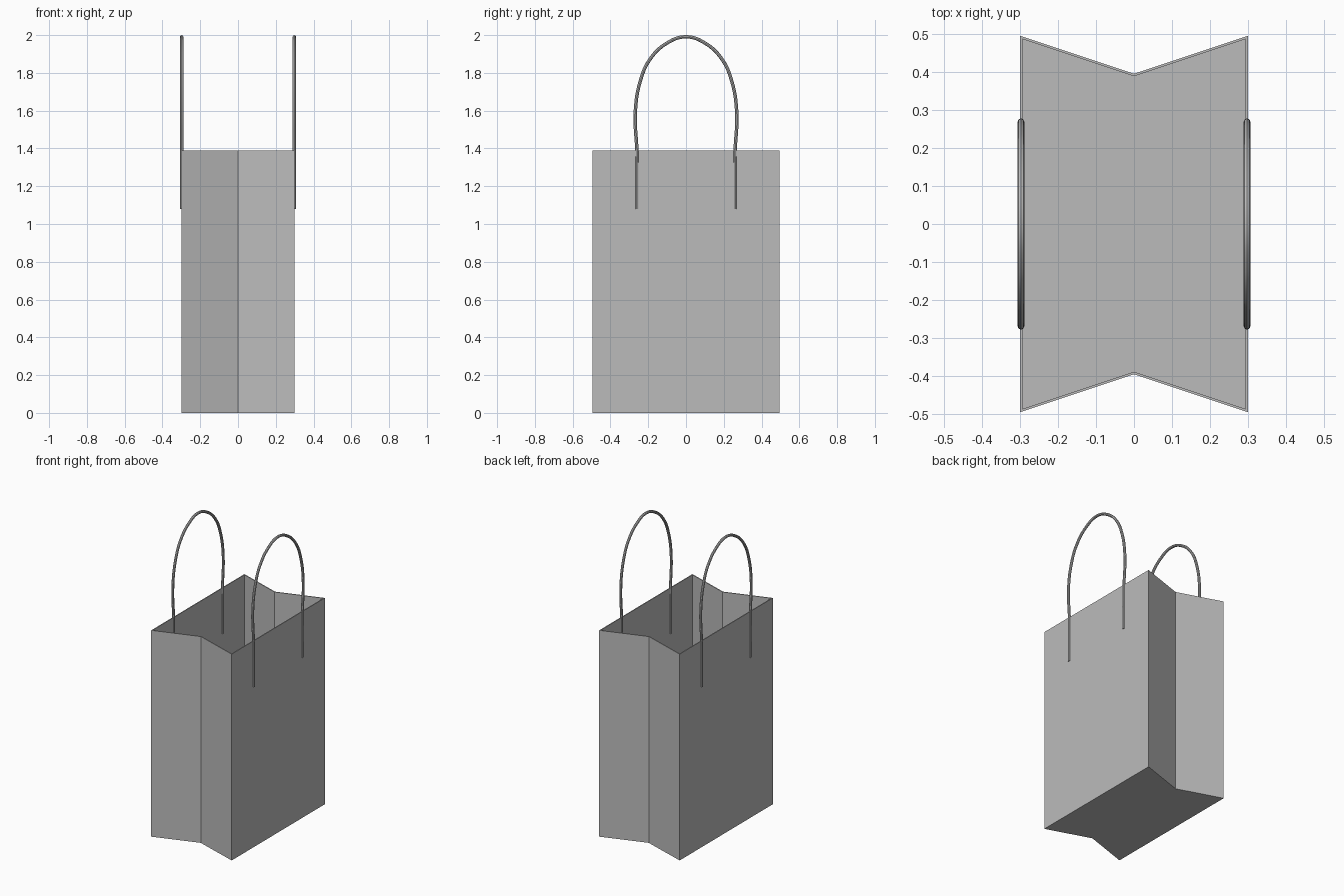
import bpy
import bmesh

if "Cube" in bpy.data.objects:
    bpy.data.objects.remove(bpy.data.objects["Cube"])

paper = bpy.data.materials.new("paper_grey")
paper.diffuse_color = (0.5, 0.5, 0.5, 1)
paper.use_nodes = True
paper.node_tree.nodes["Principled BSDF"].inputs["Base Color"].default_value = paper.diffuse_color

HEIGHT = 1.39
WALL = 0.006

# Bag: gusseted outline extruded upward, closed at the bottom, open on top
outline = [(-0.3, -0.496), (0, -0.396), (0.3, -0.496),
           (0.3, 0.496), (0, 0.396), (-0.3, 0.496)]
bm = bmesh.new()
low = [bm.verts.new((x, y, 0)) for x, y in outline]
high = [bm.verts.new((x, y, HEIGHT)) for x, y in outline]
for i in range(6):
    j = (i + 1) % 6
    bm.faces.new((low[i], low[j], high[j], high[i]))
# Floor in two halves that meet at the gusset folds
bm.faces.new((low[0], low[5], low[4], low[1]))
bm.faces.new((low[1], low[4], low[3], low[2]))
mesh = bpy.data.meshes.new("bag_body")
bm.to_mesh(mesh)
bm.free()
bag = bpy.data.objects.new("bag_body", mesh)
bpy.context.collection.objects.link(bag)
mesh.materials.append(paper)

# Paper thickness, grown inward
solid = bag.modifiers.new("thickness", 'SOLIDIFY')
solid.thickness = WALL
solid.offset = -1
solid.use_even_offset = True

# Handles: half of the arch as (y, z), mirrored to make the full loop
half = [(0.259, 1.08), (0.26, 1.38), (0.268, 1.6), (0.241, 1.76),
        (0.192, 1.87), (0.105, 1.955)]
path = [(-y, z) for y, z in half] + [(0, 1.991)] + half[::-1]


def make_handle(name, x):
    curve = bpy.data.curves.new(name, 'CURVE')
    curve.dimensions = '3D'
    curve.bevel_depth = 0.009
    curve.bevel_resolution = 2
    curve.resolution_u = 6
    curve.use_fill_caps = True
    spline = curve.splines.new('BEZIER')
    spline.bezier_points.add(len(path) - 1)
    for point, (y, z) in zip(spline.bezier_points, path):
        point.co = (x, y, z)
        point.handle_left_type = point.handle_right_type = 'AUTO'
    curve.materials.append(paper)
    obj = bpy.data.objects.new(name, curve)
    bpy.context.collection.objects.link(obj)
    bpy.ops.object.select_all(action='DESELECT')
    obj.select_set(True)
    bpy.context.view_layer.objects.active = obj
    bpy.ops.object.convert(target='MESH')
    bpy.ops.object.shade_smooth_by_angle()


make_handle("left_handle", -0.298)
make_handle("right_handle", 0.298)
